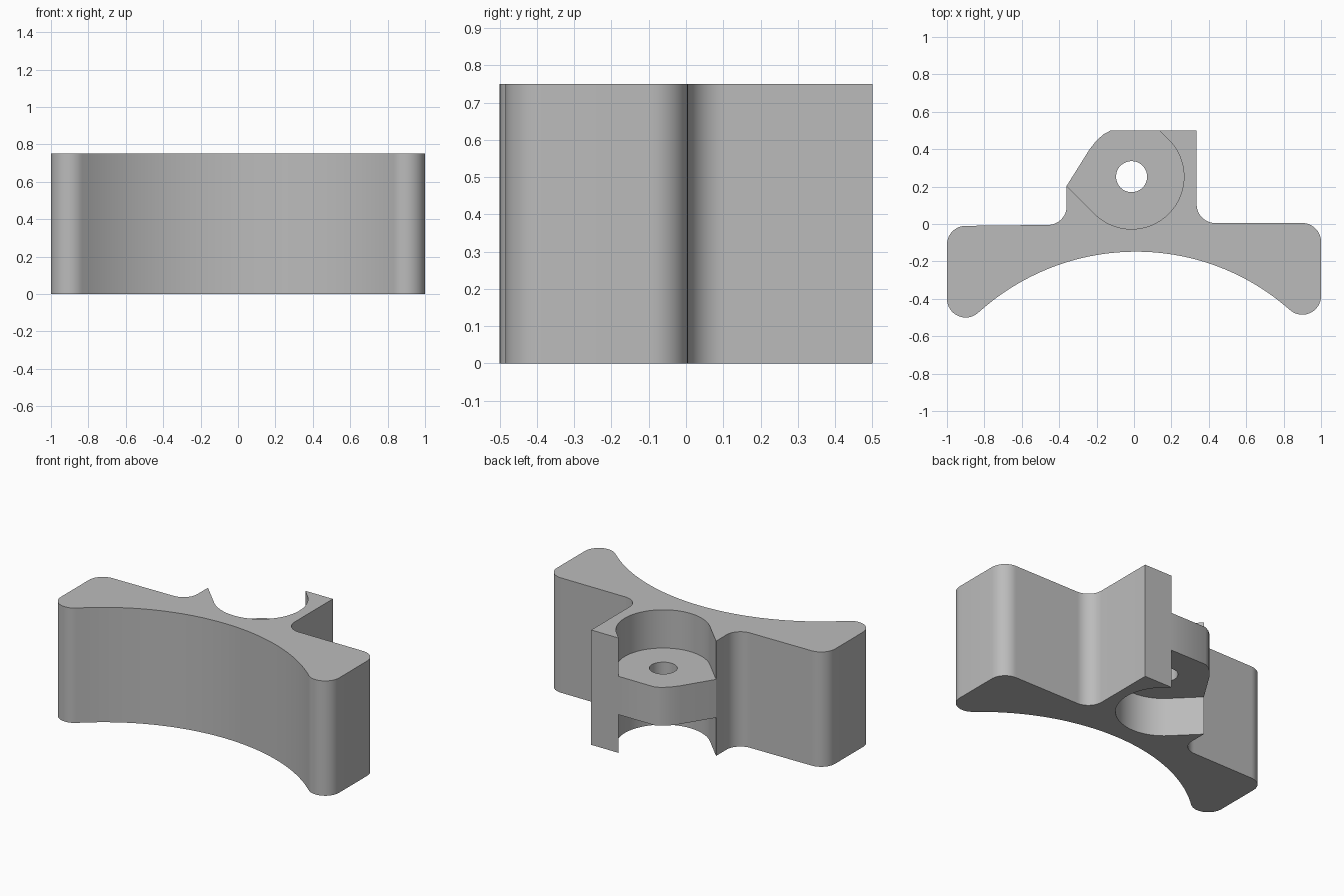
import bpy, bmesh
from math import cos, sin, radians, sqrt, pi

cube = bpy.data.objects.get("Cube")
if cube:
    bpy.data.objects.remove(cube, do_unlink=True)

HEIGHT = 0.75
HUB = (-0.013, 0.253)
SLOT_R = 0.28

grey = bpy.data.materials.new("plain grey")
grey.use_nodes = True
grey.diffuse_color = (0.5, 0.5, 0.5, 1)
grey.node_tree.nodes["Principled BSDF"].inputs["Base Color"].default_value = (0.5, 0.5, 0.5, 1)


def arc(cx, cy, r, a0, a1, n=12):
    angles = [radians(a0 + (a1 - a0) * i / n) for i in range(n + 1)]
    return [(cx + r * cos(a), cy + r * sin(a)) for a in angles]


def prism(name, outline, z0, z1):
    bm = bmesh.new()
    face = bm.faces.new([bm.verts.new((x, y, z0)) for x, y in outline])
    top = bmesh.ops.extrude_face_region(bm, geom=[face])["geom"]
    verts = [v for v in top if isinstance(v, bmesh.types.BMVert)]
    bmesh.ops.translate(bm, verts=verts, vec=(0, 0, z1 - z0))
    bmesh.ops.recalc_face_normals(bm, faces=bm.faces)
    mesh = bpy.data.meshes.new(name)
    bm.to_mesh(mesh)
    bm.free()
    mesh.materials.append(grey)
    obj = bpy.data.objects.new(name, mesh)
    bpy.context.collection.objects.link(obj)
    return obj


# Saddle curve on the front, slightly tilted
R = 1.247
saddle = []
for i in range(1, 48):
    x = -0.832 + 1.664 * i / 48
    saddle.append((x, -0.148 - R + sqrt(R * R - x * x) + 0.009 * x))

# Body outline, clockwise from the back corner of the hub
outline = [(0.335, 0.5)]
outline += arc(0.435, 0.105, 0.1, 180, 270)
outline += arc(0.9, -0.095, 0.1, 90, 0)
outline += arc(0.9, -0.385, 0.1, 0, -133, 16)
outline += saddle[::-1]
outline += arc(-0.9, -0.4, 0.1, -47, -180, 16)
outline += arc(-0.9, -0.11, 0.1, 180, 90)
outline += arc(-0.46, 0.095, 0.1, -90, 0)
outline += [(-0.36, 0.204), (-0.237, 0.4), (-0.2, 0.447), (-0.162, 0.48), (-0.125, 0.5)]
body = prism("mount_body", outline, 0, HEIGHT)

# Slot opening toward the back left, above and below the web
slot = arc(*HUB, SLOT_R, -135, 45, 48)
k = 0.8
slot += [(slot[-1][0] - k, slot[-1][1] + k), (slot[0][0] - k, slot[0][1] + k)]
cutters = [
    prism("upper_slot_cutter", slot, 0.5, HEIGHT + 0.1),
    prism("lower_slot_cutter", slot, -0.1, 0.25),
    prism("bolt_hole_cutter", arc(*HUB, 0.083, 0, 352.5, 47), -0.2, HEIGHT + 0.2),
]

bpy.ops.object.select_all(action="DESELECT")
bpy.context.view_layer.objects.active = body
body.select_set(True)
for cutter in cutters:
    cutter.hide_render = True
    cut = body.modifiers.new(cutter.name, "BOOLEAN")
    cut.operation = "DIFFERENCE"
    cut.solver = "EXACT"
    cut.object = cutter
    bpy.ops.object.modifier_apply(modifier=cut.name)
    bpy.data.objects.remove(cutter, do_unlink=True)

bpy.ops.object.shade_smooth_by_angle(angle=radians(30))
